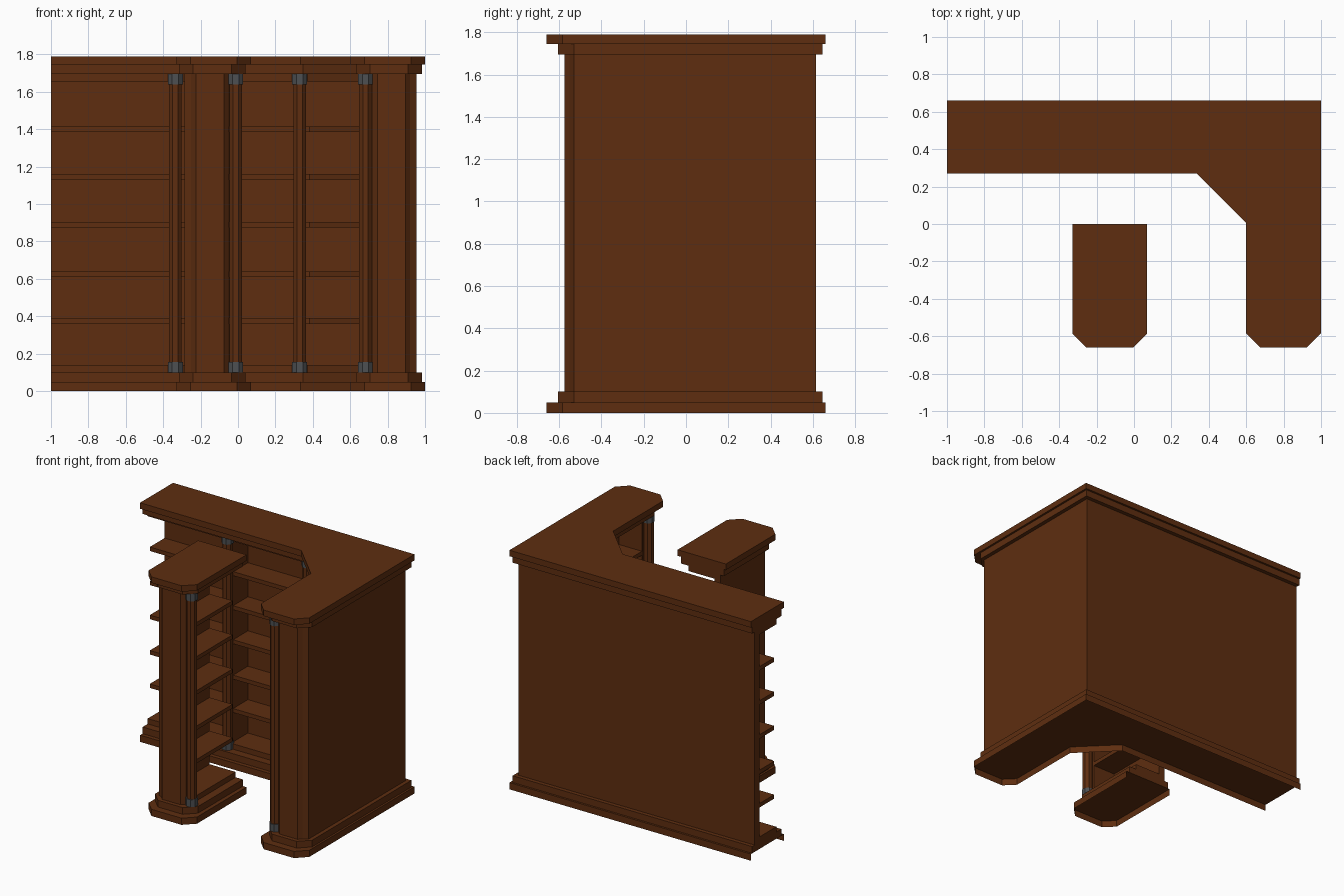
import bpy, bmesh, math

if "Cube" in bpy.data.objects:
    bpy.data.objects.remove(bpy.data.objects["Cube"])


def material(name, rgb):
    m = bpy.data.materials.new(name)
    m.diffuse_color = (*rgb, 1)
    m.use_nodes = True
    m.node_tree.nodes["Principled BSDF"].inputs["Base Color"].default_value = m.diffuse_color
    return m


WOOD = material("dark_wood", (0.112, 0.027, 0.005))
STONE = material("grey_stone", (0.075, 0.08, 0.085))


def prism(name, pts, z0, z1, mat=WOOD, hollow=False):
    """Extrude a counter-clockwise outline; hollow drops the bottom and closing side."""
    bm = bmesh.new()
    lo = [bm.verts.new((x, y, z0)) for x, y in pts]
    hi = [bm.verts.new((x, y, z1)) for x, y in pts]
    n = len(pts)
    bm.faces.new(hi)
    if not hollow:
        bm.faces.new(lo[::-1])
    for i in range(n - 1 if hollow else n):
        j = (i + 1) % n
        bm.faces.new((lo[i], lo[j], hi[j], hi[i]))
    me = bpy.data.meshes.new(name)
    bm.to_mesh(me)
    bm.free()
    me.materials.append(mat)
    ob = bpy.data.objects.new(name, me)
    bpy.context.collection.objects.link(ob)
    return ob


def mirror(pts):
    """Turn the right arm's outline into the free-standing island's."""
    return [(0.67 - x, y) for x, y in pts][::-1]


def rect(x0, y0, x1, y1):
    return [(x0, y0), (x1, y0), (x1, y1), (x0, y1)]


def arm_end(d, front, side, c):
    """Chamfered front end: d = inset on shelf side, side = inset on the outside."""
    x0, x1 = 0.6 + d, 1 - side
    return [(x0, front + c), (x0 + c, front), (x1 - c, front), (x1, front + c)]


def corner(d):
    """Inner run of the L, inset by d, with its diagonal corner."""
    k = 0.605 + d * math.sqrt(2)
    return [(-1, 0.27 + d), (k - 0.27 - d, 0.27 + d), (0.6 + d, k - 0.6 - d)]


# stepped base and crown for the L-shaped case and the island
for d, front, side, levels in ((0, -0.66, 0, ((0, 0.05), (1.745, 1.79))),
                               (0.03, -0.605, 0.015, ((0.05, 0.10), (1.695, 1.745)))):
    end = arm_end(d, front, side, 0.075)
    wall = corner(d) + end + [(1 - side, 0.66 - side), (-1, 0.66 - side)]
    island = mirror([(0.6 + d, 0)] + end + [(1 - side, 0)])
    for z0, z1 in levels:
        kind = "base" if z0 < 1 else "crown"
        prism("wall_" + kind, wall, z0, z1, WOOD, z0 == 0)
        prism("island_" + kind, island, z0, z1, WOOD, z0 == 0)

# shelves, with slightly deeper bottom and top boards
for z0, z1, d in ((0.10, 0.14, 0.09), (0.36, 0.39, 0.115), (0.61, 0.64, 0.115),
                  (0.875, 0.905, 0.115), (1.13, 1.16, 0.115), (1.385, 1.415, 0.115),
                  (1.655, 1.695, 0.09)):
    x = 0.6 + d
    prism("wall_shelf", corner(d) + [(x, -0.54), (0.93, -0.54), (0.93, 0.59), (-1, 0.59)], z0, z1)
    prism("island_shelf", mirror(rect(x, -0.54, 0.93, 0)), z0, z1)

# back panels
prism("wall_back", rect(-1, 0.56, 0.955, 0.615), 0.1, 1.695)
prism("arm_back", rect(0.905, -0.53, 0.955, 0.56), 0.1, 1.695)
prism("island_back", mirror(rect(0.905, -0.53, 0.955, 0)), 0.1, 1.695)

# faceted solid ends
end = [(0.715, -0.53), (0.72, -0.55), (0.745, -0.575), (0.895, -0.575),
       (0.92, -0.55), (0.955, -0.53), (0.955, -0.5), (0.715, -0.5)]
prism("arm_end", end, 0.1, 1.695)
prism("island_end", mirror(end), 0.1, 1.695)

# divider behind the wall post
prism("wall_divider", rect(-0.36, 0.36, -0.31, 0.56), 0.1, 1.695)


def octagon(cx, cy, r):
    r /= math.cos(math.pi / 8)
    return [(cx + r * math.cos(math.pi * (i + 0.5) / 4),
             cy + r * math.sin(math.pi * (i + 0.5) / 4)) for i in range(8)]


# posts with stone feet and capitals
for cx, cy in ((-0.335, 0.355), (0.33, 0.355), (0.685, 0.02), (0.682, -0.53), (-0.012, -0.53)):
    prism("post", octagon(cx, cy, 0.034), 0.1, 1.695)
    prism("post_foot", octagon(cx, cy, 0.04), 0.1, 0.155, STONE)
    prism("post_capital", octagon(cx, cy, 0.04), 1.64, 1.695, STONE)
